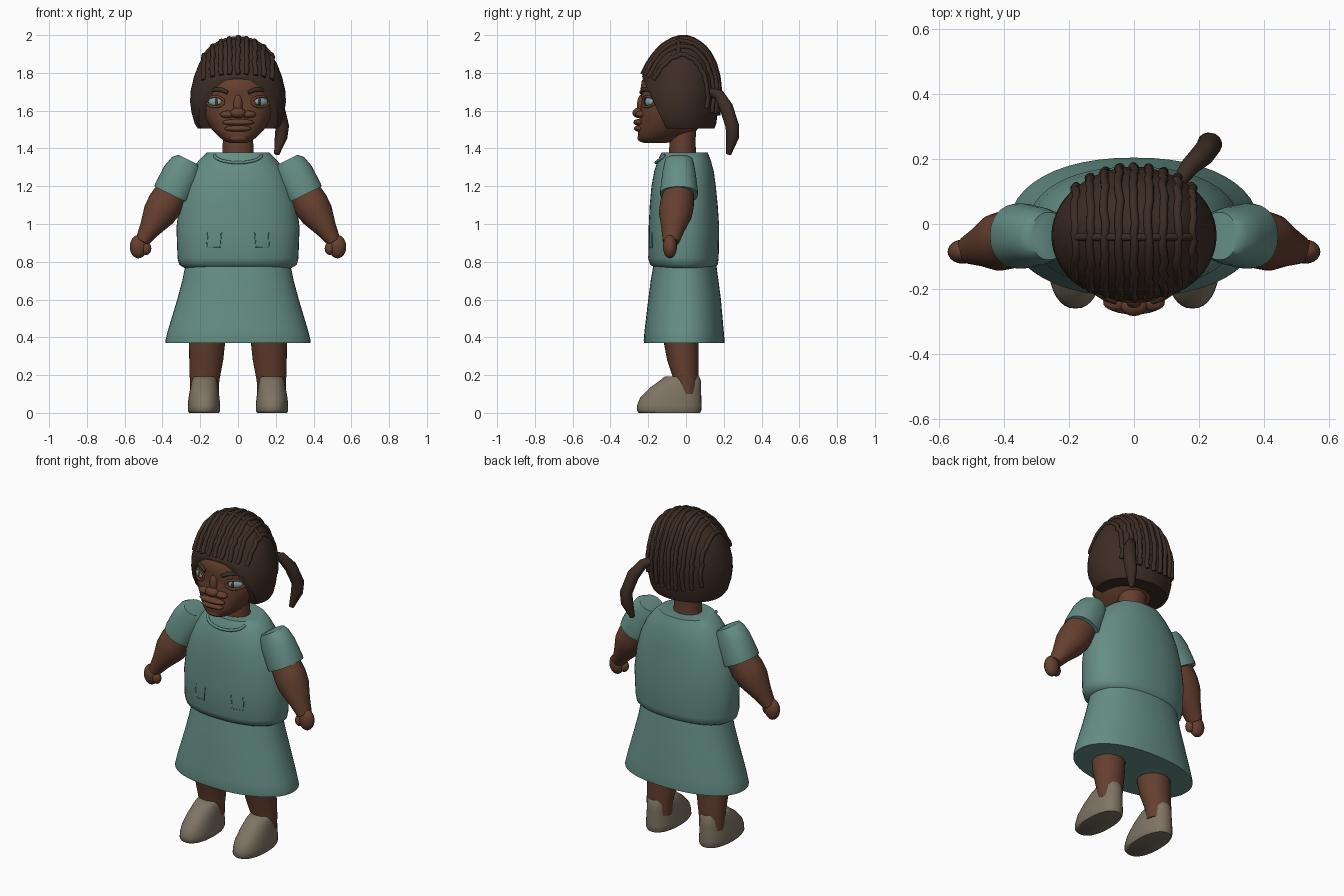
import bpy, bmesh, math, random
from mathutils import Vector, Matrix
from mathutils.bvhtree import BVHTree

random.seed(4)
old = bpy.data.objects.get("Cube")
if old:
    bpy.data.objects.remove(old, do_unlink=True)


def material(name, rgb, rough=0.8):
    m = bpy.data.materials.new(name)
    m.use_nodes = True
    m.diffuse_color = (*rgb, 1)
    bsdf = m.node_tree.nodes["Principled BSDF"]
    bsdf.inputs["Base Color"].default_value = (*rgb, 1)
    bsdf.inputs["Roughness"].default_value = rough
    return m


SKIN = material("brown skin", (0.13, 0.05, 0.028))
HAIR = material("dark brown hair", (0.046, 0.026, 0.018))
DRESS = material("sea green cloth", (0.13, 0.27, 0.235))
SHOE = material("taupe shoe", (0.21, 0.175, 0.125))
EYE = material("pale blue eye", (0.22, 0.38, 0.4))
IRIS = material("dark iris", (0.05, 0.028, 0.02))


def finish(name, bm, mat, angle=50):
    bmesh.ops.recalc_face_normals(bm, faces=bm.faces)
    me = bpy.data.meshes.new(name)
    bm.to_mesh(me)
    bm.free()
    me.materials.append(mat)
    ob = bpy.data.objects.new(name, me)
    bpy.context.collection.objects.link(ob)
    bpy.ops.object.select_all(action="DESELECT")
    ob.select_set(True)
    bpy.context.view_layer.objects.active = ob
    bpy.ops.object.shade_smooth_by_angle(angle=math.radians(angle))
    return ob


def loft_mesh(rings, n=40, power=2.0, matrix=None):
    """Capped loft of superellipse rings: (height, centre x, half width, front y, back y)."""
    bm = bmesh.new()
    loops = []
    for z, cx, rx, yf, yb in rings:
        loop = []
        for i in range(n):
            a = math.tau * i / n
            c, s = math.cos(a), math.sin(a)
            x = cx + rx * math.copysign(abs(c) ** (2 / power), c)
            y = (yf + yb) / 2 + (yb - yf) / 2 * math.copysign(abs(s) ** (2 / power), s)
            loop.append(bm.verts.new((x, y, z)))
        loops.append(loop)
    for lo, hi in zip(loops, loops[1:]):
        for i in range(n):
            j = (i + 1) % n
            bm.faces.new((lo[i], lo[j], hi[j], hi[i]))
    bm.faces.new(loops[0][::-1])
    bm.faces.new(loops[-1])
    if matrix:
        bm.transform(matrix)
    return bm


def blob(name, centre, radii, mat, turn=0.0):
    bm = bmesh.new()
    m = Matrix.Translation(centre) @ Matrix.Rotation(turn, 4, "Z") @ Matrix.Diagonal((*radii, 1))
    bmesh.ops.create_uvsphere(bm, u_segments=20, v_segments=12, radius=1, matrix=m)
    return finish(name, bm, mat, 180)


def strand(name, points, thick, mat, radii=None, sides=3):
    cu = bpy.data.curves.new(name, "CURVE")
    cu.dimensions = "3D"
    cu.bevel_depth = thick
    cu.bevel_resolution = sides
    cu.use_fill_caps = True
    sp = cu.splines.new("POLY")
    sp.points.add(len(points) - 1)
    for i, p in enumerate(points):
        sp.points[i].co = (*p, 1)
        sp.points[i].radius = radii[i] if radii else 1
    sp.use_smooth = True
    cu.materials.append(mat)
    ob = bpy.data.objects.new(name, cu)
    bpy.context.collection.objects.link(ob)
    return ob


def front_hit(tree, x, z, lift=0.0):
    """Point on the front of a part at the given x and z."""
    p = tree.ray_cast(Vector((x, -2, z)), Vector((0, 1, 0)))[0]
    return p - Vector((0, lift, 0))


# Tunic body and skirt
body = loft_mesh([(0.762, 0, .275, -.15, .14), (0.785, 0, .312, -.19, .168), (0.82, 0, .32, -.2, .173),
                  (0.98, 0, .326, -.198, .176), (1.1, 0, .312, -.192, .168), (1.2, 0, .287, -.183, .158),
                  (1.28, 0, .25, -.168, .147), (1.34, 0, .205, -.148, .13), (1.378, 0, .165, -.13, .115)], 48, 2.2)
body_tree = BVHTree.FromBMesh(body)
finish("tunic", body, DRESS)
skirt = loft_mesh([(0.37, 0, .384, -.222, .203), (0.385, 0, .384, -.224, .204), (0.44, 0, .37, -.219, .199),
                   (0.6, 0, .322, -.2, .185), (0.7, 0, .295, -.187, .172), (0.8, 0, .275, -.17, .158)], 48, 2.2)
finish("skirt", skirt, DRESS)

# Collar trim and pocket seams
collar = [front_hit(body_tree, .125 * math.sin(t), 1.365 - .04 * math.cos(t), .006)
          for t in [math.pi * (i / 12 - .5) for i in range(13)]]
strand("collar_trim", collar, 0.008, DRESS)
for s, side in ((1, "left"), (-1, "right")):
    corners = [(.16, .955), (.165, .875), (.095, .875), (.088, .955)]
    seam = [front_hit(body_tree, s * x, z, .0) for x, z in corners]
    strand(side + "_pocket_seam", seam, 0.003, DRESS, sides=1)

# Neck and head
finish("neck", loft_mesh([(1.34, 0, .085, -.09, .055), (1.44, 0, .08, -.088, .05), (1.56, 0, .085, -.09, .06)]), SKIN)
head = loft_mesh([(1.43, 0, .045, -.225, -.1), (1.437, 0, .068, -.245, -.07), (1.46, 0, .1, -.255, -.03),
                  (1.5, 0, .138, -.255, .06), (1.56, 0, .177, -.247, .1), (1.62, 0, .195, -.24, .12),
                  (1.66, 0, .195, -.234, .13), (1.7, 0, .188, -.243, .13), (1.76, 0, .16, -.234, .12),
                  (1.82, 0, .11, -.18, .08)], 48, 2.2)
head_tree = BVHTree.FromBMesh(head)
finish("head", head, SKIN, 60)

# Nose and lips
blob("nose_tip", (0, -.25, 1.588), (.042, .033, .028), SKIN)
blob("nose_bridge", (0, -.237, 1.63), (.024, .022, .055), SKIN)
blob("upper_lip", (0, -.25, 1.538), (.085, .028, .018), SKIN)
blob("lower_lip", (0, -.248, 1.505), (.072, .027, .017), SKIN)
blob("chin", (0, -.235, 1.455), (.05, .022, .02), SKIN)

for s, side in ((1, "left"), (-1, "right")):
    # Eyes, lids, brows, nostrils and ears
    blob(side + "_nostril", (s * .055, -.24, 1.58), (.04, .027, .02), SKIN)
    e = front_hit(head_tree, s * .12, 1.647)
    blob(side + "_eye", e + Vector((0, .008, 0)), (.042, .017, .024), EYE, s * .5)
    blob(side + "_iris", e + Vector((-s * .006, -.003, 0)), (.018, .01, .02), IRIS, s * .5)
    lid = [front_hit(head_tree, s * (.12 + .045 * math.cos(t)), 1.647 + .027 * math.sin(t), .002)
           for t in [math.tau * i / 20 for i in range(21)]]
    strand(side + "_eyelid", lid, 0.007, SKIN)
    brow = [front_hit(head_tree, s * x, z, .002) for x, z in ((.055, 1.695), (.085, 1.71), (.12, 1.712), (.15, 1.7))]
    strand(side + "_eyebrow", brow, 0.011, HAIR, (.9, 1.1, 1, .4))
    blob(side + "_ear", (s * .195, -.09, 1.575), (.022, .04, .05), SKIN)

    # Sleeve
    start, end = Vector((s * .262, -.037, 1.34)), Vector((s * .353, -.037, 1.155))
    axis = end - start
    frame = Matrix.Translation(start) @ axis.to_track_quat("Z", "Y").to_matrix().to_4x4()
    length = axis.length
    finish(side + "_sleeve", loft_mesh([(0, 0, .073, -.06, .06), (length * .12, 0, .079, -.085, .085),
           (length * .4, 0, .089, -.1, .1), (length * .9, 0, .1, -.103, .103), (length, 0, .1, -.1, .1)],
           32, 2.2, frame), DRESS)

    # Forearm
    start, end = Vector((s * .345, -.037, 1.17)), Vector((s * .51, -.08, .905))
    axis = end - start
    frame = Matrix.Translation(start) @ axis.to_track_quat("Z", "Y").to_matrix().to_4x4()
    length = axis.length
    finish(side + "_forearm", loft_mesh([(0, 0, .078, -.09, .09), (length * .25, 0, .09, -.095, .095),
           (length * .45, 0, .088, -.088, .088), (length * .75, 0, .062, -.056, .056),
           (length, 0, .044, -.036, .036)], 32, 2, frame), SKIN, 60)

    # Hand
    blob(side + "_hand", (s * .527, -.085, .88), (.046, .037, .062), SKIN)
    blob(side + "_thumb", (s * .485, -.095, .87), (.026, .025, .034), SKIN)

    # Leg and shoe
    finish(side + "_leg", loft_mesh([(.1, s * .177, .075, -.06, .064), (.17, s * .177, .078, -.063, .065),
           (.28, s * .168, .09, -.1, .066), (.45, s * .16, .1, -.132, .066)], 32), SKIN)
    finish(side + "_shoe", loft_mesh([(0, s * .18, .08, -.25, .075), (.012, s * .18, .086, -.26, .081),
           (.04, s * .18, .086, -.259, .082), (.08, s * .18, .082, -.243, .081), (.13, s * .179, .074, -.195, .08),
           (.17, s * .178, .067, -.14, .079), (.193, s * .178, .055, -.112, .07)], 36, 2.3), SHOE, 60)

# Hair cap, sliced along the sloping hairline
hair = loft_mesh([(1.505, 0, .212, -.2, .15), (1.53, 0, .229, -.225, .16), (1.59, 0, .246, -.24, .168),
                  (1.65, 0, .254, -.245, .173), (1.71, 0, .25, -.245, .175), (1.78, 0, .233, -.233, .168),
                  (1.85, 0, .206, -.198, .148), (1.9, 0, .175, -.163, .123), (1.94, 0, .135, -.125, .09),
                  (1.97, 0, .083, -.08, .048), (1.985, 0, .03, -.035, .005)], 56)
cut = bmesh.ops.bisect_plane(hair, geom=hair.verts[:] + hair.edges[:] + hair.faces[:],
                             plane_co=(0, -.233, 1.78), plane_no=(0, -.27, -.125), clear_outer=True)
bmesh.ops.holes_fill(hair, edges=[g for g in cut["geom_cut"] if isinstance(g, bmesh.types.BMEdge)])
hair_tree = BVHTree.FromBMesh(hair)
finish("hair_cap", hair, HAIR, 45)

# Braided rows running from the hairline over the crown to the nape
for k in range(9):
    x = (k - 4) * .045
    row = []
    for i in range(27):
        a = math.radians(155 - 187 * i / 26)
        d = Vector((0, math.cos(a), math.sin(a)))
        wobble = random.uniform(-.004, .004)
        hit = hair_tree.ray_cast(Vector((x + wobble, -.03, 1.7)), d)[0]
        if hit:
            row.append(hit + d * .003)
    strand("braid_row_%d" % (k + 1), row, 0.013, HAIR)

# Parting ridge across the crown
ridge = [hair_tree.ray_cast(Vector((x * .0225, -.04, 2.5)), Vector((0, 0, -1)))[0] for x in range(-8, 9)]
strand("parting_ridge", ridge, 0.012, HAIR)

# Side ponytail
tail = [(.14, .13, 1.7), (.17, .175, 1.685), (.21, .212, 1.62), (.235, .245, 1.52), (.228, .247, 1.46), (.205, .225, 1.37)]
strand("ponytail", tail, 0.036, HAIR, (.6, .8, 1, 1, .95, .4), 5)
